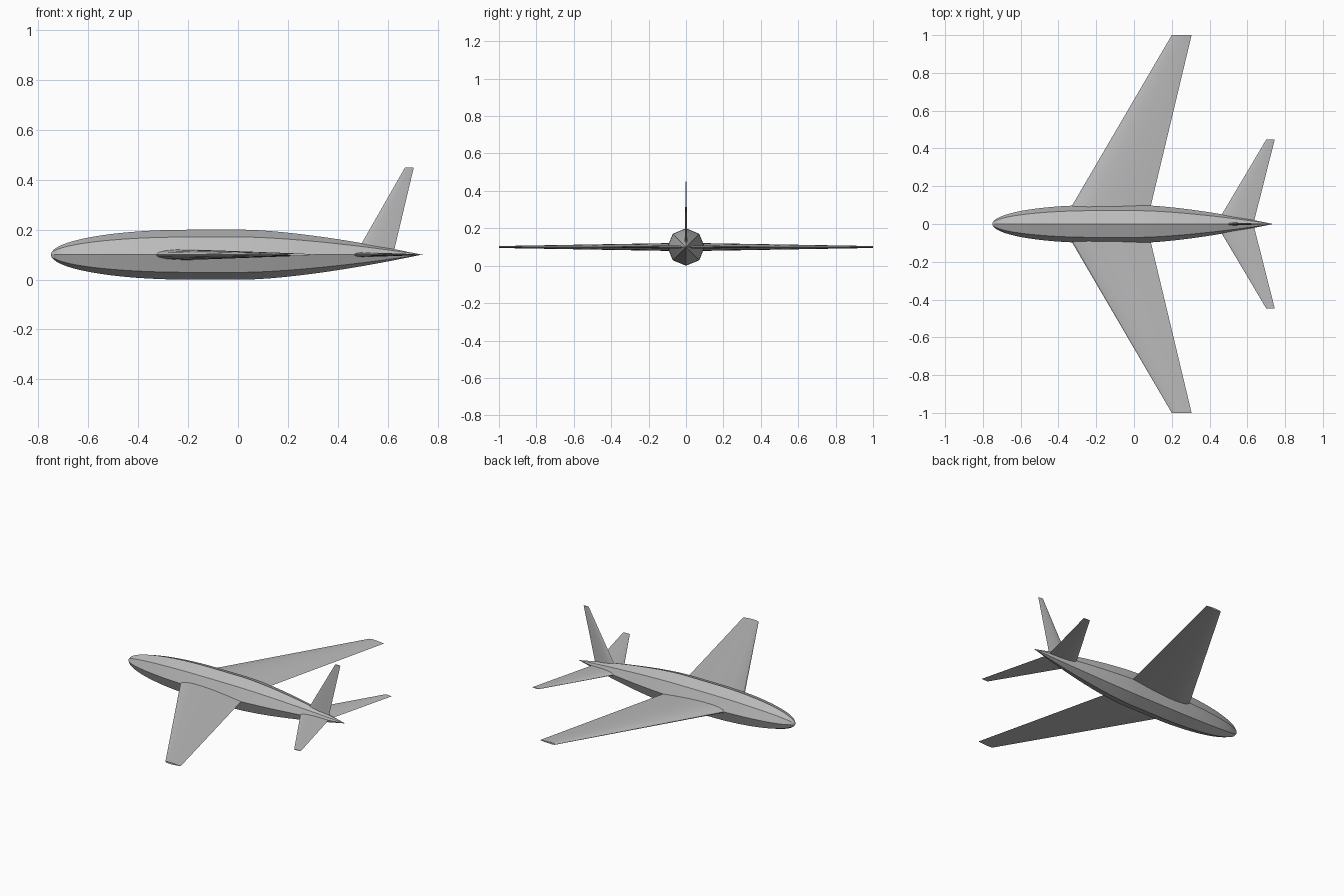
import bpy
import bmesh
import math
from mathutils import Vector

cube = bpy.data.objects.get("Cube")
if cube:
    bpy.data.objects.remove(cube, do_unlink=True)

grey = bpy.data.materials.new("light grey")
grey.use_nodes = True
colour = (0.5, 0.5, 0.5, 1)
grey.diffuse_color = colour
grey.node_tree.nodes["Principled BSDF"].inputs["Base Color"].default_value = colour

AXIS = 0.1      # height of the fuselage centre line
RADIUS = 0.1


def loft(name, rings):
    """Skin a list of equal-length closed rings and cap both ends."""
    bm = bmesh.new()
    loops = [[bm.verts.new(p) for p in ring] for ring in rings]
    n = len(loops[0])
    for a, b in zip(loops, loops[1:]):
        for i in range(n):
            j = (i + 1) % n
            bm.faces.new((a[i], a[j], b[j], b[i]))
    bm.faces.new(loops[0])
    bm.faces.new(loops[-1])
    bmesh.ops.remove_doubles(bm, verts=bm.verts, dist=1e-5)
    bmesh.ops.recalc_face_normals(bm, faces=bm.faces)
    mesh = bpy.data.meshes.new(name)
    bm.to_mesh(mesh)
    bm.free()
    mesh.materials.append(grey)
    obj = bpy.data.objects.new(name, mesh)
    bpy.context.collection.objects.link(obj)
    bpy.ops.object.select_all(action='DESELECT')
    obj.select_set(True)
    bpy.context.view_layer.objects.active = obj
    bpy.ops.object.shade_smooth_by_angle(angle=math.radians(25))
    return obj


def airfoil(lead, chord, thickness=0.1, steps=10):
    """Symmetric section as (x, offset) pairs, trailing edge round to itself."""
    def half(t):
        return 5 * thickness * (0.2969 * math.sqrt(t) - 0.126 * t
                                - 0.3516 * t**2 + 0.2843 * t**3 - 0.1036 * t**4)
    ts = [(1 - math.cos(math.pi * i / steps)) / 2 for i in range(steps + 1)]
    upper = [(lead + chord * t, chord * half(t)) for t in reversed(ts)]
    lower = [(lead + chord * t, -chord * half(t)) for t in ts[1:-1]]
    return upper + lower


def surface(name, root, tip, span, direction):
    """Tapered flying surface; root and tip are (leading x, trailing x)."""
    out = Vector(direction)
    thick = out.cross(Vector((1, 0, 0)))
    rings = []
    for (lead, trail), reach in ((root, 0), (tip, span)):
        rings.append([Vector((x, 0, AXIS)) + out * reach + thick * h
                      for x, h in airfoil(lead, trail - lead)])
    return loft(name, rings)


# Fuselage: octagonal sections, elliptical nose and long tapering tail
nose, full, taper, tail = -0.75, -0.2, 0.03, 0.735
stations = []
for i in range(17):
    a = math.pi / 2 * i / 16
    stations.append((full + (nose - full) * math.cos(a), RADIUS * math.sin(a)))
for i in range(15):
    t = i / 14
    stations.append((taper + (tail - taper) * t, RADIUS * (1 - t**1.5)))
rings = []
for x, r in stations:
    r = max(r, 0.0005)
    rings.append([(x, r * math.cos(k * math.pi / 4), AXIS + r * math.sin(k * math.pi / 4))
                  for k in range(8)])
loft("fuselage", rings)

# Wings and tailplanes on both sides
for side, y in (("left", 1), ("right", -1)):
    surface(side + "_wing", (-0.385, 0.066), (0.2, 0.305), 1.0, (0, y, 0))
    surface(side + "_tailplane", (0.435, 0.632), (0.7, 0.745), 0.447, (0, y, 0))

# Upright tail fin
surface("tail_fin", (0.47, 0.622), (0.67, 0.705), 0.35, (0, 0, 1))
